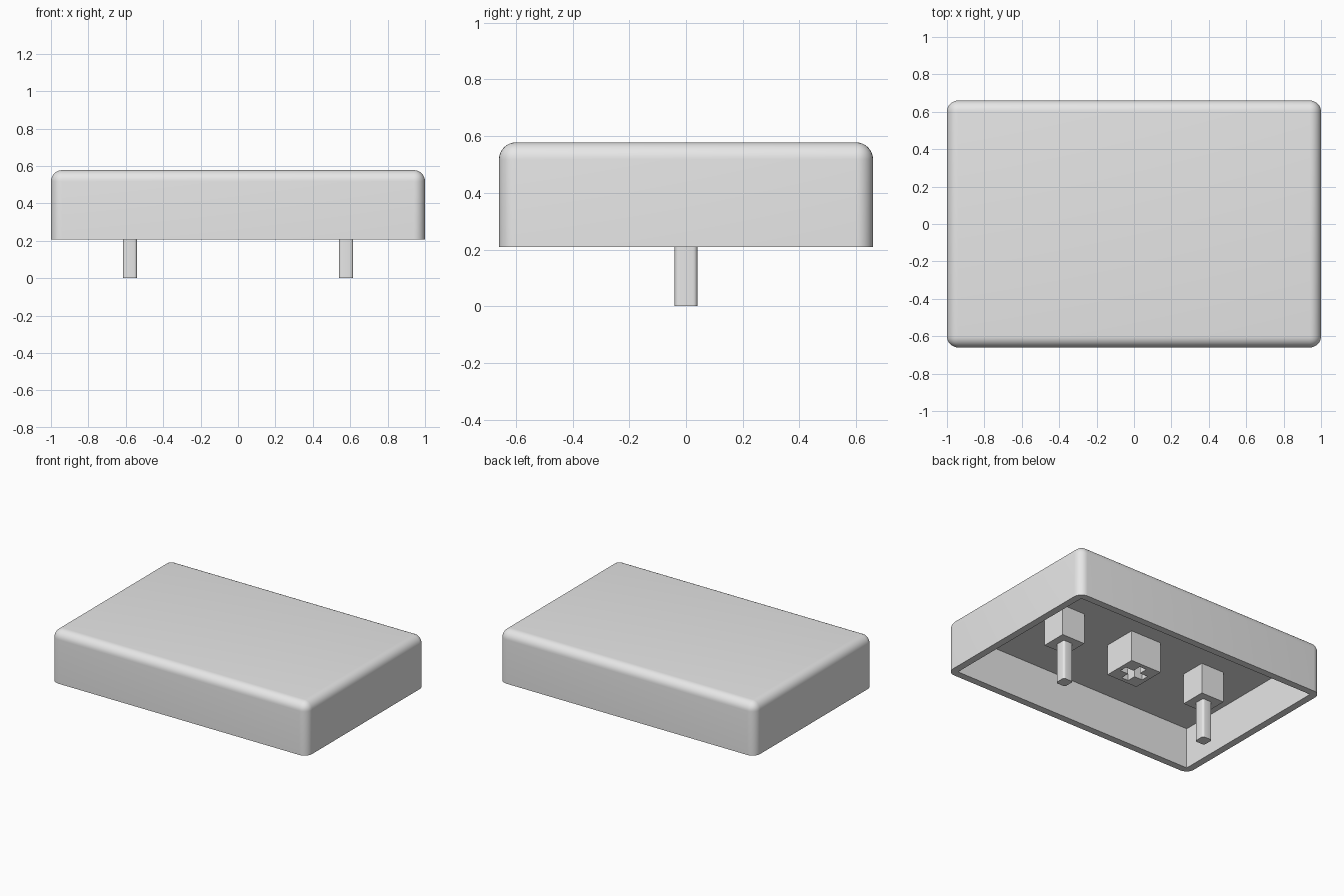
import bpy, bmesh, math

if "Cube" in bpy.data.objects:
    bpy.data.objects.remove(bpy.data.objects["Cube"])

grey = bpy.data.materials.new("light grey")
grey.diffuse_color = (0.8, 0.8, 0.8, 1)
grey.use_nodes = True
grey.node_tree.nodes["Principled BSDF"].inputs["Base Color"].default_value = grey.diffuse_color


def box(name, lo, hi, radius=0.0, segments=6, round_top=False):
    """Box between two corners, with optional rounded upright (and top) edges."""
    bm = bmesh.new()
    bmesh.ops.create_cube(bm, size=1)
    for v in bm.verts:
        v.co = [lo[i] + (v.co[i] + 0.5) * (hi[i] - lo[i]) for i in range(3)]
    if radius:
        edges = []
        for e in bm.edges:
            a, b = (v.co.z for v in e.verts)
            if abs(a - b) > 1e-4 or (round_top and min(a, b) > hi[2] - 1e-4):
                edges.append(e)
        bmesh.ops.bevel(bm, geom=edges, offset=radius, segments=segments,
                        profile=0.5, affect='EDGES')
    bmesh.ops.recalc_face_normals(bm, faces=bm.faces)
    mesh = bpy.data.meshes.new(name)
    bm.to_mesh(mesh)
    bm.free()
    mesh.materials.append(grey)
    ob = bpy.data.objects.new(name, mesh)
    bpy.context.collection.objects.link(ob)
    return ob


def activate(ob):
    bpy.ops.object.select_all(action='DESELECT')
    ob.select_set(True)
    bpy.context.view_layer.objects.active = ob


def cut(ob, cutter):
    """Subtract the cutter and discard it."""
    mod = ob.modifiers.new("cut", 'BOOLEAN')
    mod.operation = 'DIFFERENCE'
    mod.solver = 'EXACT'
    mod.object = cutter
    activate(ob)
    bpy.ops.object.modifier_apply(modifier=mod.name)
    bpy.data.objects.remove(cutter)


def smooth(ob):
    activate(ob)
    bpy.ops.object.shade_smooth_by_angle(angle=math.radians(35))


BASE, TOP, CEILING, BLOCK = 0.208, 0.578, 0.495, 0.278

# Rounded cap, hollow from below
cap = box("cap_shell", (-1, -0.66, BASE), (1, 0.66, TOP), 0.06, 8, True)
cut(cap, box("cavity", (-0.95, -0.61, BASE - 0.1), (0.95, 0.61, CEILING)))
smooth(cap)

# Centre block with a cross-shaped socket
socket = box("centre_socket", (-0.12, -0.12, BLOCK), (0.12, 0.12, CEILING + 0.01))
for hx, hy in ((0.09, 0.027), (0.027, 0.09)):
    cut(socket, box("slot", (-hx, -hy, BLOCK - 0.1), (hx, hy, 0.45)))

# Side blocks, each carrying a slim post
for side, x in (("left", -0.578), ("right", 0.578)):
    box(side + "_block", (x - 0.09, -0.09, BLOCK), (x + 0.09, 0.09, CEILING + 0.01))
    post = box(side + "_post", (x - 0.038, -0.04, 0), (x + 0.038, 0.04, BLOCK + 0.01),
               0.015, 4)
    smooth(post)
